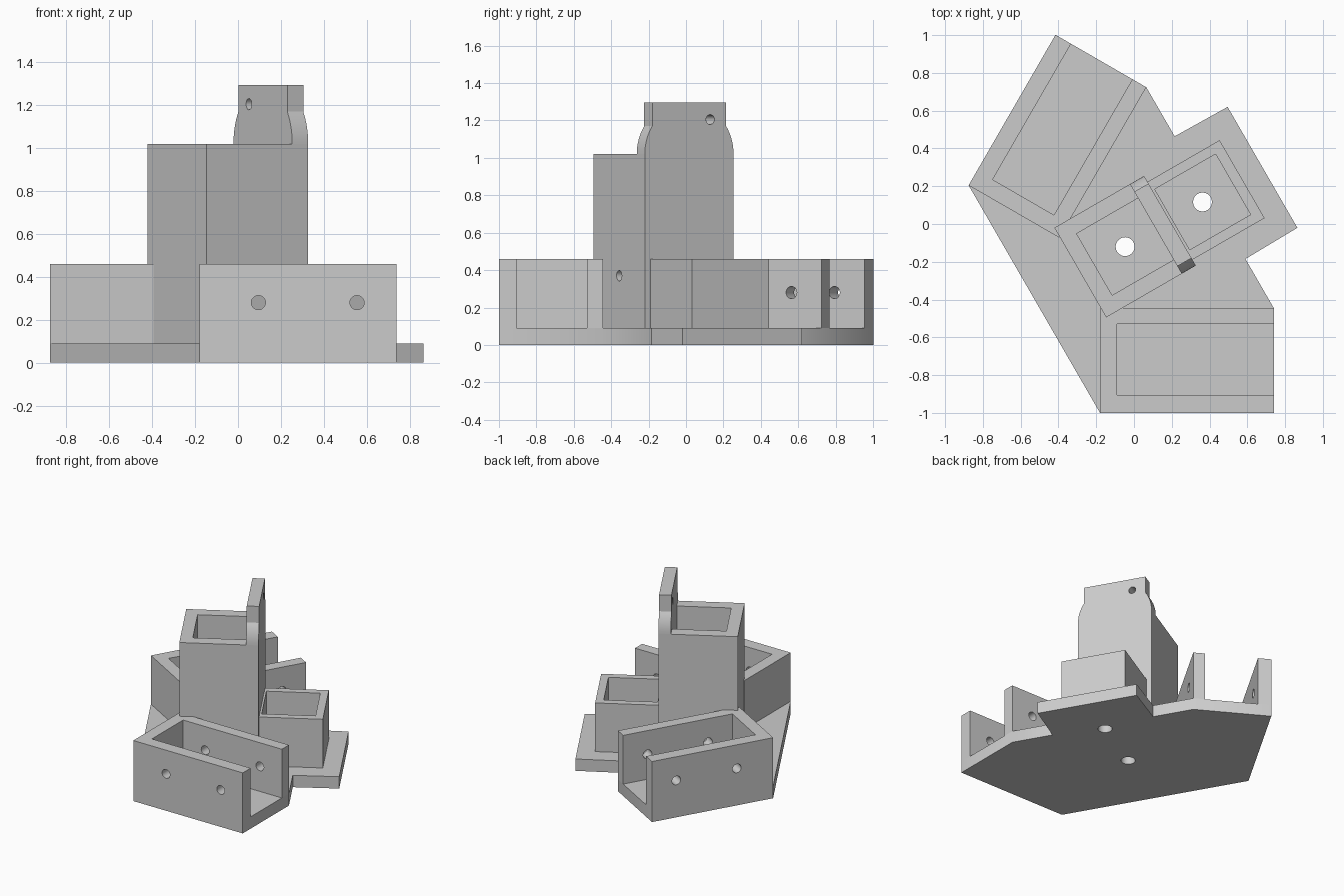
import bpy, bmesh, math
from mathutils import Matrix, Vector

cube = bpy.data.objects.get("Cube")
if cube:
    bpy.data.objects.remove(cube, do_unlink=True)

grey = bpy.data.materials.new("plain grey")
grey.use_nodes = True
colour = (0.6, 0.6, 0.6, 1)
grey.diffuse_color = colour
grey.node_tree.nodes["Principled BSDF"].inputs["Base Color"].default_value = colour

# The tower, pocket and flange share a frame turned 30 degrees
FLOOR, RIM, TOP = 0.09, 0.46, 1.02
FRAME = Matrix.Translation((-0.047, -0.12, 0)) @ Matrix.Rotation(math.radians(30), 4, 'Z')
MIRROR = FRAME @ Matrix.Diagonal((1, -1, 1, 1)) @ FRAME.inverted()
WORLD = Matrix.Identity(4)


def finish(name, bm, matrix=WORLD):
    bm.transform(matrix)
    bmesh.ops.recalc_face_normals(bm, faces=bm.faces)
    mesh = bpy.data.meshes.new(name)
    bm.to_mesh(mesh)
    bm.free()
    mesh.materials.append(grey)
    obj = bpy.data.objects.new(name, mesh)
    bpy.context.collection.objects.link(obj)
    return obj


def prism(name, points, direction, matrix=WORLD):
    bm = bmesh.new()
    face = bm.faces.new([bm.verts.new(p) for p in points])
    ext = bmesh.ops.extrude_face_region(bm, geom=[face])
    moved = [v for v in ext["geom"] if isinstance(v, bmesh.types.BMVert)]
    bmesh.ops.translate(bm, verts=moved, vec=direction)
    return finish(name, bm, matrix)


def box(name, x0, x1, y0, y1, z0, z1, matrix=WORLD):
    corners = [(x0, y0, z0), (x1, y0, z0), (x1, y1, z0), (x0, y1, z0)]
    return prism(name, corners, (0, 0, z1 - z0), matrix)


def drill(centre, axis, radius, length, matrix=WORLD):
    bm = bmesh.new()
    bmesh.ops.create_cone(bm, cap_ends=True, segments=32, radius1=radius,
                          radius2=radius, depth=length)
    turn = Vector(axis).to_track_quat('Z', 'Y').to_matrix().to_4x4()
    return finish("drill_cutter", bm, matrix @ Matrix.Translation(centre) @ turn)


def cut(obj, cutters):
    bpy.context.view_layer.objects.active = obj
    for cutter in cutters:
        cutter.hide_render = True
        mod = obj.modifiers.new("cut", 'BOOLEAN')
        mod.operation = 'DIFFERENCE'
        mod.solver = 'EXACT'
        mod.object = cutter
        bpy.ops.object.modifier_apply(modifier=mod.name)
        bpy.data.objects.remove(cutter, do_unlink=True)


# Base plate: one half outline, then its reflection
half = [Vector(p + (0,)) for p in
        [(-0.18, -1), (0.74, -1), (0.74, -0.445), (0.59, -0.185), (0.865, -0.02)]]
base = prism("base_plate", half + [MIRROR @ p for p in reversed(half)], (0, 0, FLOOR))
cut(base, [drill((u, 0, 0), (0, 0, 1), 0.05, 1, FRAME) for u in (0, 0.473)])

# Front channel: open at one end, holes through the long walls and the end wall
channel = box("front_channel", -0.18, 0.74, -1, -0.445, FLOOR, RIM)
cut(channel, [box("channel_cutter", -0.09, 1, -0.905, -0.53, 0, 1)]
    + [drill((x, -0.72, 0.28), (0, 1, 0), 0.033, 1) for x in (0.095, 0.555)]
    + [drill((-0.18, -0.722, 0.28), (1, 0, 0), 0.05, 0.4)])

# Back channel: reflected copy
bm = bmesh.new()
bm.from_mesh(channel.data)
back_channel = finish("back_channel", bm, MIRROR)

# Tower: square tube with two rows of screw holes on all four sides
OUT, INN = 0.274, 0.188
tower = box("tower", -OUT, OUT, -OUT, OUT, FLOOR, TOP, FRAME)
cut(tower, [box("tower_cutter", -INN, INN, -INN, INN, 0, 2, FRAME)]
    + [drill((0, 0, z), axis, 0.028, 0.7, FRAME)
       for z in (0.37, 0.83) for axis in ((1, 0, 0), (0, 1, 0))])

# Pocket: lower square tube against the tower
pocket = box("pocket", 0.25, 0.715, -0.238, 0.238, FLOOR, RIM, FRAME)
cut(pocket, [box("pocket_cutter", 0.288, 0.66, -0.185, 0.185, 0, 1, FRAME),
             drill((0.25, 0, 0.37), (1, 0, 0), 0.028, 0.2, FRAME)])

# Flange: upright plate with rounded shoulders
R, STEPS = 0.267, 8
sweep = math.asin(0.15 / R)
side = []
for i in range(STEPS + 1):
    a = sweep * i / STEPS
    side.append((INN, OUT - R + R * math.cos(a), TOP + R * math.sin(a)))
side.append((INN, side[-1][1], 1.295))
outline = side + [(x, -y, z) for x, y, z in reversed(side)]
flange = prism("flange", outline, (OUT - INN, 0, 0), FRAME)
cut(flange, [drill((0.23, v, 1.205), (1, 0, 0), 0.026, 0.4, FRAME) for v in (-0.13, 0.13)])

# Smooth the hole walls and shoulders, keep the edges sharp
bpy.ops.object.select_all(action='DESELECT')
for obj in (base, channel, back_channel, tower, pocket, flange):
    obj.select_set(True)
bpy.context.view_layer.objects.active = base
bpy.ops.object.shade_smooth_by_angle(angle=math.radians(30))
